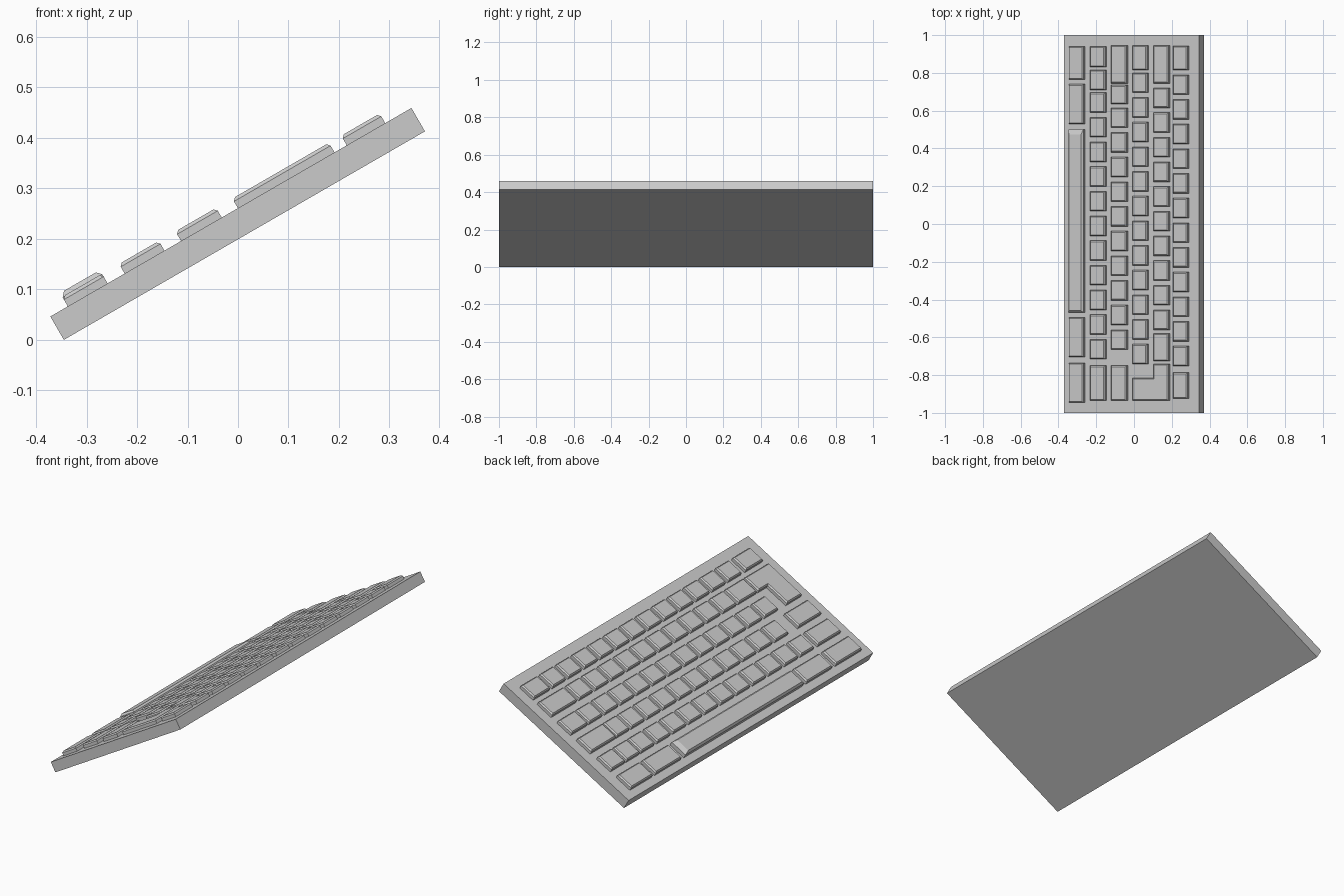
import bpy, bmesh, math

if "Cube" in bpy.data.objects:
    bpy.data.objects.remove(bpy.data.objects["Cube"])

TILT = math.radians(30)
ORIGIN = (-0.345, 0, 0)
TOP = 0.0535          # slab thickness
PITCH = 0.1306        # spacing of ordinary keys
KEY = 0.105           # length of ordinary keys


def finish(name, bm):
    """Turn a flat mesh into an object and tilt it onto the slope."""
    mesh = bpy.data.meshes.new(name)
    bm.to_mesh(mesh)
    bm.free()
    obj = bpy.data.objects.new(name, mesh)
    bpy.context.collection.objects.link(obj)
    obj.location = ORIGIN
    obj.rotation_euler = (0, -TILT, 0)
    return obj


def add_prism(bm, outline, z0, z1, inset=0.0, rise=0.0):
    """Extrude a counter-clockwise outline, with an optional chamfered top."""
    low = [bm.verts.new((x, y, z0)) for x, y in outline]
    high = [bm.verts.new((x, y, z1)) for x, y in outline]
    bm.faces.new(low[::-1])
    cap = bm.faces.new(high)
    n = len(outline)
    for i in range(n):
        j = (i + 1) % n
        bm.faces.new((low[i], low[j], high[j], high[i]))
    bm.normal_update()
    if inset:
        bmesh.ops.inset_region(bm, faces=[cap], thickness=inset, depth=rise,
                               use_even_offset=True)


def rect(u0, u1, ya, yb):
    return [(u0, yb), (u1, yb), (u1, ya), (u0, ya)]


def run(start, count):
    """A run of equal keys going toward -y."""
    return [(start - i * PITCH, start - i * PITCH - KEY) for i in range(count)]


# Tilted slab
bm = bmesh.new()
add_prism(bm, rect(0, 0.826, 1, -1), 0, TOP)
finish("keyboard_base", bm)

# Key rows, nearest (low) to farthest (high): slope range and key spans in y
rows = [
    ("bottom_key_row", 0.040, 0.131,
     [(0.94, 0.765), (0.74, 0.53), (-0.495, -0.705), (-0.735, -0.945)]),
    ("second_key_row", 0.170, 0.261,
     [(0.94, 0.83), (0.815, 0.71)] + run(0.695, 11) + [(-0.75, -0.935)]),
    ("third_key_row", 0.299, 0.392,
     [(0.945, 0.745), (0.735, 0.635)] + run(0.615, 10) + [(-0.75, -0.935)]),
    ("fourth_key_row", 0.429, 0.519,
     [(0.945, 0.815)] + run(0.80, 12)),
    ("fifth_key_row", 0.557, 0.650,
     [(0.945, 0.745)] + run(0.72, 10) + [(-0.58, -0.725)]),
    ("top_key_row", 0.678, 0.766,
     [(0.943, 0.815)] + run(0.79, 12) + [(-0.787, -0.925)]),
]
for name, u0, u1, spans in rows:
    bm = bmesh.new()
    for ya, yb in spans:
        add_prism(bm, rect(u0, u1, ya, yb), TOP - 0.003, 0.069, 0.006, 0.0065)
    finish(name, bm)

# Long space bar, slightly taller
bm = bmesh.new()
add_prism(bm, rect(0.040, 0.131, 0.50, -0.468), TOP - 0.003, 0.074, 0.009, 0.010)
bar = finish("space_bar", bm)
for v in bar.data.vertices:      # longer slope at the left end
    if v.co.z > 0.08 and v.co.y > 0:
        v.co.y -= 0.018

# L-shaped enter key spanning two rows
bm = bmesh.new()
add_prism(bm, [(0.429, -0.935), (0.650, -0.935), (0.650, -0.74),
               (0.557, -0.74), (0.557, -0.815), (0.429, -0.815)],
          TOP - 0.003, 0.069, 0.006, 0.0065)
finish("enter_key", bm)
